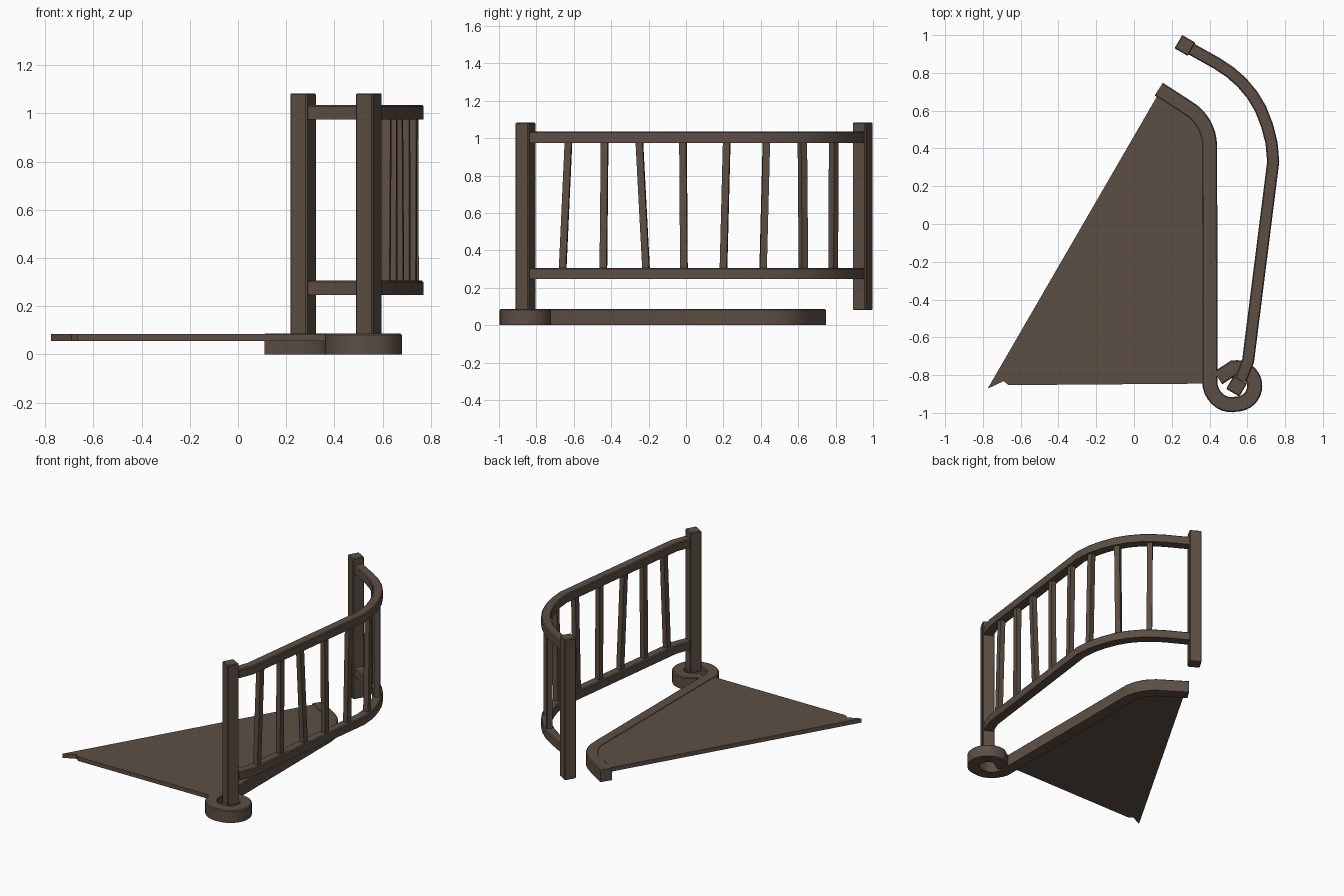
import bpy, bmesh, math
from mathutils import Vector

if "Cube" in bpy.data.objects:
    bpy.data.objects.remove(bpy.data.objects["Cube"])

wood = bpy.data.materials.new("dark_brown_wood")
wood.diffuse_color = (0.108, 0.078, 0.057, 1)
wood.use_nodes = True
wood.node_tree.nodes["Principled BSDF"].inputs["Base Color"].default_value = wood.diffuse_color


def finish(name, bm, smooth=False):
    bmesh.ops.recalc_face_normals(bm, faces=bm.faces)
    me = bpy.data.meshes.new(name)
    bm.to_mesh(me)
    bm.free()
    me.materials.append(wood)
    ob = bpy.data.objects.new(name, me)
    bpy.context.collection.objects.link(ob)
    if smooth:
        bpy.ops.object.select_all(action='DESELECT')
        ob.select_set(True)
        bpy.context.view_layer.objects.active = ob
        bpy.ops.object.shade_smooth_by_angle(angle=math.radians(25))
    return ob


def sweep(name, path, width, z0, z1, bevel=0.006):
    """Flat band of rectangular section following a 2D path, mitred corners."""
    pts = [Vector(p) for p in path]
    bm = bmesh.new()
    rings = []
    for i, p in enumerate(pts):
        a = (p - pts[i - 1]).normalized() if i else None
        b = (pts[i + 1] - p).normalized() if i < len(pts) - 1 else None
        a, b = a or b, b or a
        t = (a + b).normalized()
        n = Vector((-t.y, t.x)) * (width / 2 / max(0.5, t.dot(a)))
        l, r = p + n, p - n
        c = bevel
        m = n.normalized() * c
        ring = [(l, z0), (l, z1 - c), (l - m, z1), (r + m, z1), (r, z1 - c), (r, z0)]
        rings.append([bm.verts.new((q.x, q.y, z)) for q, z in ring])
    k = len(rings[0])
    for r0, r1 in zip(rings, rings[1:]):
        for j in range(k):
            bm.faces.new((r0[j], r0[(j + 1) % k], r1[(j + 1) % k], r1[j]))
    bm.faces.new(rings[0])
    bm.faces.new(rings[-1])
    return finish(name, bm, True)


def bar(name, bottom, top, size, angle, bevel=0.0):
    """Square bar between two points, turned about its axis."""
    bm = bmesh.new()
    bmesh.ops.create_cube(bm, size=1)
    for v in bm.verts:
        base = Vector(top if v.co.z > 0 else bottom)
        x, y = v.co.x * size, v.co.y * size
        c, s = math.cos(angle), math.sin(angle)
        v.co = base + Vector((c * x - s * y, s * x + c * y, 0))
    if bevel:
        bmesh.ops.bevel(bm, geom=bm.edges[:], offset=bevel, segments=1, affect='EDGES')
    return finish(name, bm)


# landing plate
outline = [(-0.775, -0.872), (-0.69, -0.832), (-0.665, -0.853), (0.38, -0.845),
           (0.38, 0.43), (0.35, 0.52), (0.27, 0.62), (0.13, 0.69)]
bm = bmesh.new()
face = bm.faces.new([bm.verts.new((x, y, 0.055)) for x, y in outline])
ext = bmesh.ops.extrude_face_region(bm, geom=[face])
bmesh.ops.translate(bm, vec=(0, 0, 0.029),
                    verts=[g for g in ext["geom"] if isinstance(g, bmesh.types.BMVert)])
finish("landing_plate", bm)

# curb with curved end and curled volute
curb = [(0.131, 0.714)]
for i in range(9):
    a = math.radians(60 - 60 * i / 8)
    curb.append((0.16 + 0.24 * math.cos(a), 0.41 + 0.24 * math.sin(a)))
for i in range(26):
    t = 180 + 280 * i / 25
    r = 0.096 + 0.044 * max(0, 1 - (t - 180) / 90)
    a = math.radians(t)
    curb.append((0.543 + r * math.cos(a), -0.857 + r * math.sin(a)))
curb.append((0.445, -0.815))
sweep("curb", curb, 0.08, 0.0, 0.087)

# newel posts
for name, x, y in (("front_newel_post", 0.543, -0.858), ("back_newel_post", 0.27, 0.945)):
    bar(name, (x, y, 0.08), (x, y, 1.083), 0.081, math.radians(-30), 0.005)

# upper and lower rails
ctrl = [(0.30, 0.928), (0.44, 0.85), (0.51, 0.803), (0.57, 0.75), (0.625, 0.685),
        (0.67, 0.61), (0.705, 0.52), (0.728, 0.43), (0.737, 0.33), (0.604, -0.725),
        (0.565, -0.825)]
sweep("lower_rail", ctrl, 0.064, 0.246, 0.306)
sweep("upper_rail", ctrl, 0.064, 0.975, 1.035)


def on_rail(y):
    for (x0, y0), (x1, y1) in zip(ctrl, ctrl[1:]):
        if y1 <= y <= y0:
            f = (y - y0) / (y1 - y0)
            return x0 + f * (x1 - x0), math.atan2(y1 - y0, x1 - x0)


# slightly crooked balusters: bottom y, top y
spans = [(-0.66, -0.628), (-0.442, -0.435), (-0.213, -0.25), (-0.011, -0.016),
         (0.2, 0.218), (0.412, 0.43), (0.628, 0.622), (0.787, 0.79)]
for i, (yb, yt) in enumerate(spans):
    xb, ang = on_rail(yb)
    xt, _ = on_rail(yt)
    bar("baluster_%d" % (i + 1), (xb, yb, 0.29), (xt, yt, 0.99), 0.037, ang)
